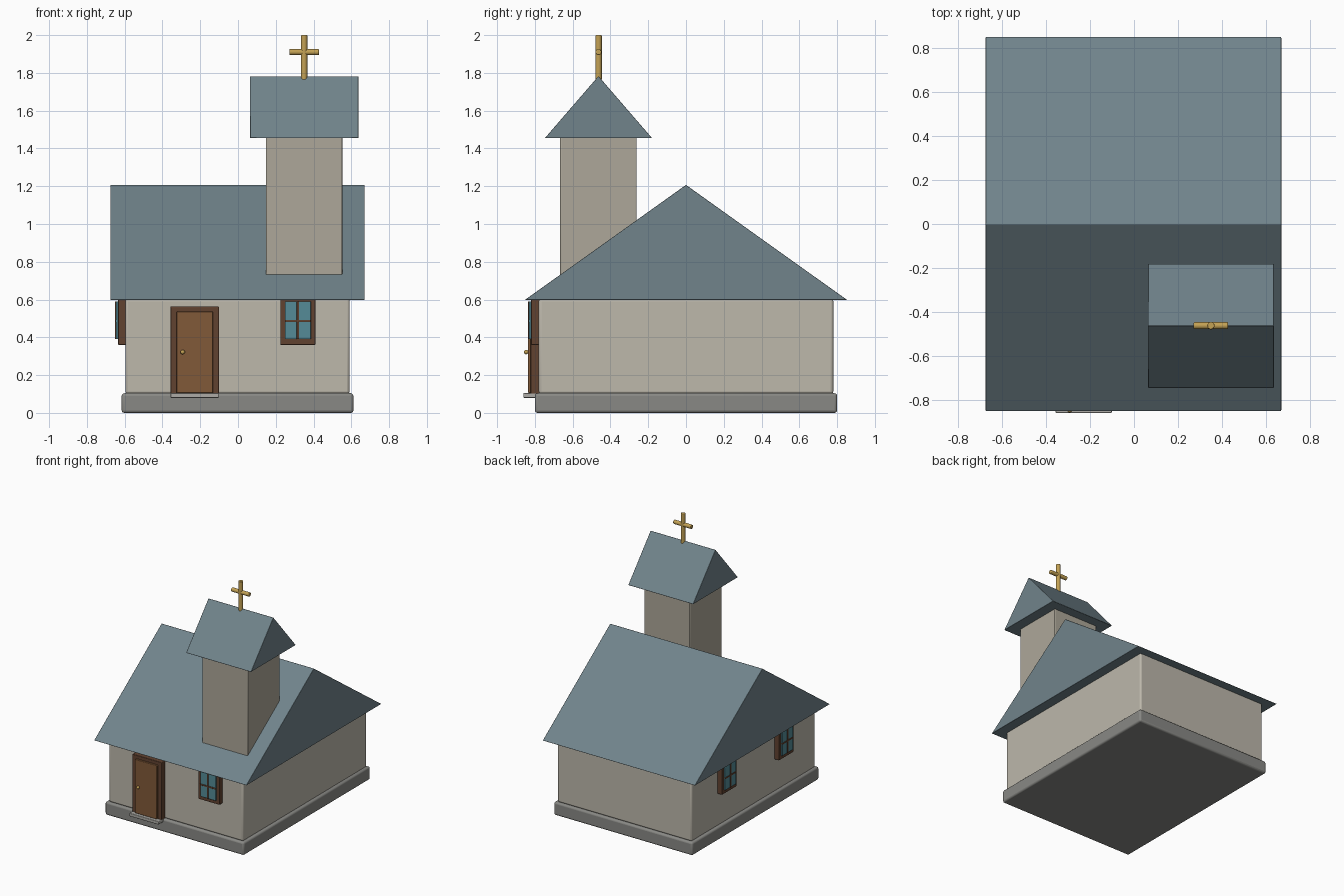
import bpy, bmesh
from mathutils import Matrix, Vector
from math import pi

if "Cube" in bpy.data.objects:
    bpy.data.objects.remove(bpy.data.objects["Cube"])


def mat(name, r, g, b):
    m = bpy.data.materials.new(name)
    m.diffuse_color = (r, g, b, 1)
    m.use_nodes = True
    m.node_tree.nodes["Principled BSDF"].inputs["Base Color"].default_value = m.diffuse_color
    return m


WALL = mat("plaster", 0.51, 0.48, 0.41)
TOWER = mat("tower_plaster", 0.42, 0.39, 0.32)
STONE = mat("stone", 0.25, 0.25, 0.235)
STEP = mat("step_stone", 0.42, 0.41, 0.38)
ROOF = mat("slate", 0.165, 0.23, 0.26)
WOOD = mat("door_wood", 0.22, 0.10, 0.04)
FRAME = mat("frame_wood", 0.12, 0.055, 0.03)
GLASS = mat("glass", 0.09, 0.26, 0.31)
GOLD = mat("gold", 0.55, 0.36, 0.09)


def finish(bm, name, material, bevel=0, segments=2):
    bmesh.ops.recalc_face_normals(bm, faces=bm.faces)
    mesh = bpy.data.meshes.new(name)
    bm.to_mesh(mesh)
    bm.free()
    ob = bpy.data.objects.new(name, mesh)
    bpy.context.collection.objects.link(ob)
    mesh.materials.append(material)
    if bevel:
        mod = ob.modifiers.new("bevel", 'BEVEL')
        mod.width = bevel
        mod.segments = segments
        mod.limit_method = 'ANGLE'
    bpy.ops.object.select_all(action='DESELECT')
    ob.select_set(True)
    bpy.context.view_layer.objects.active = ob
    bpy.ops.object.shade_smooth_by_angle(angle=pi / 6)
    return ob


def box(name, material, x, y, z, bevel=0.004, segments=2):
    bm = bmesh.new()
    bmesh.ops.create_cube(bm, size=1)
    for v in bm.verts:
        v.co = [(a + b) / 2 + c * abs(b - a) for (a, b), c in zip((x, y, z), v.co)]
    return finish(bm, name, material, bevel, segments)


def gable(name, x, y, z, bevel=0.003):
    """Triangular prism with its ridge along x."""
    bm = bmesh.new()
    profile = [(y[0], z[0]), (y[1], z[0]), ((y[0] + y[1]) / 2, z[1])]
    face = bm.faces.new([bm.verts.new((x[0], py, pz)) for py, pz in profile])
    ext = bmesh.ops.extrude_face_region(bm, geom=[face])["geom"]
    bmesh.ops.translate(bm, vec=(x[1] - x[0], 0, 0),
                        verts=[g for g in ext if isinstance(g, bmesh.types.BMVert)])
    return finish(bm, name, ROOF, bevel)


def rod(name, centre, length, radius, axis):
    bm = bmesh.new()
    bmesh.ops.create_cone(bm, cap_ends=True, segments=16, radius1=radius,
                          radius2=radius, depth=length)
    rot = Matrix.Rotation(pi / 2, 4, axis) if axis else Matrix()
    bm.transform(Matrix.Translation(Vector(centre)) @ rot)
    return finish(bm, name, GOLD, 0.004)


def window(name, u, side):
    """Stacked frame, pane and glazing bars; side picks front or left wall."""
    def slab(part, material, du, d, z, bevel=0.003):
        us = (u - du, u + du)
        if side == 'front':
            box(f"{name}_{part}", material, us, (-0.78 - d[1], -0.78 - d[0]), z, bevel)
        else:
            box(f"{name}_{part}", material, (-0.595 - d[1], -0.595 - d[0]), us, z, bevel)
    slab("frame", FRAME, 0.093, (-0.01, 0.04), (0.36, 0.617))
    slab("pane", GLASS, 0.069, (0.03, 0.052), (0.39, 0.59), 0.002)
    slab("vertical_bar", FRAME, 0.006, (0.04, 0.056), (0.39, 0.59), 0.002)
    slab("horizontal_bar", FRAME, 0.069, (0.04, 0.056), (0.481, 0.493), 0.002)


# Body
box("foundation", STONE, (-0.616, 0.611), (-0.80, 0.80), (0, 0.104), 0.014, 3)
box("walls", WALL, (-0.596, 0.591), (-0.78, 0.78), (0.10, 0.605), 0.014, 3)
gable("main_roof", (-0.676, 0.671), (-0.853, 0.853), (0.598, 1.207))

# Bell tower
box("tower", TOWER, (0.148, 0.552), (-0.666, -0.261), (0.60, 1.462), 0.006)
gable("tower_roof", (0.063, 0.638), (-0.747, -0.180), (1.455, 1.783))

# Cross
rod("cross_post", (0.35, -0.463, 1.88), 0.24, 0.017, None)
rod("cross_arm", (0.35, -0.463, 1.91), 0.157, 0.016, 'Y')

# Door
box("door_frame", FRAME, (-0.358, -0.101), (-0.822, -0.77), (0.10, 0.563))
box("door_panel", WOOD, (-0.326, -0.132), (-0.836, -0.81), (0.105, 0.536))
box("door_step", STEP, (-0.358, -0.101), (-0.86, -0.77), (0.08, 0.106))
bm = bmesh.new()
bmesh.ops.create_uvsphere(bm, u_segments=16, v_segments=10, radius=0.012,
                          matrix=Matrix.Translation((-0.293, -0.846, 0.322)))
finish(bm, "door_knob", GOLD)

# Windows
window("front_window", 0.317, 'front')
for label, y in (("rear", 0.36), ("fore", -0.36)):
    window(f"left_{label}_window", y, 'left')
